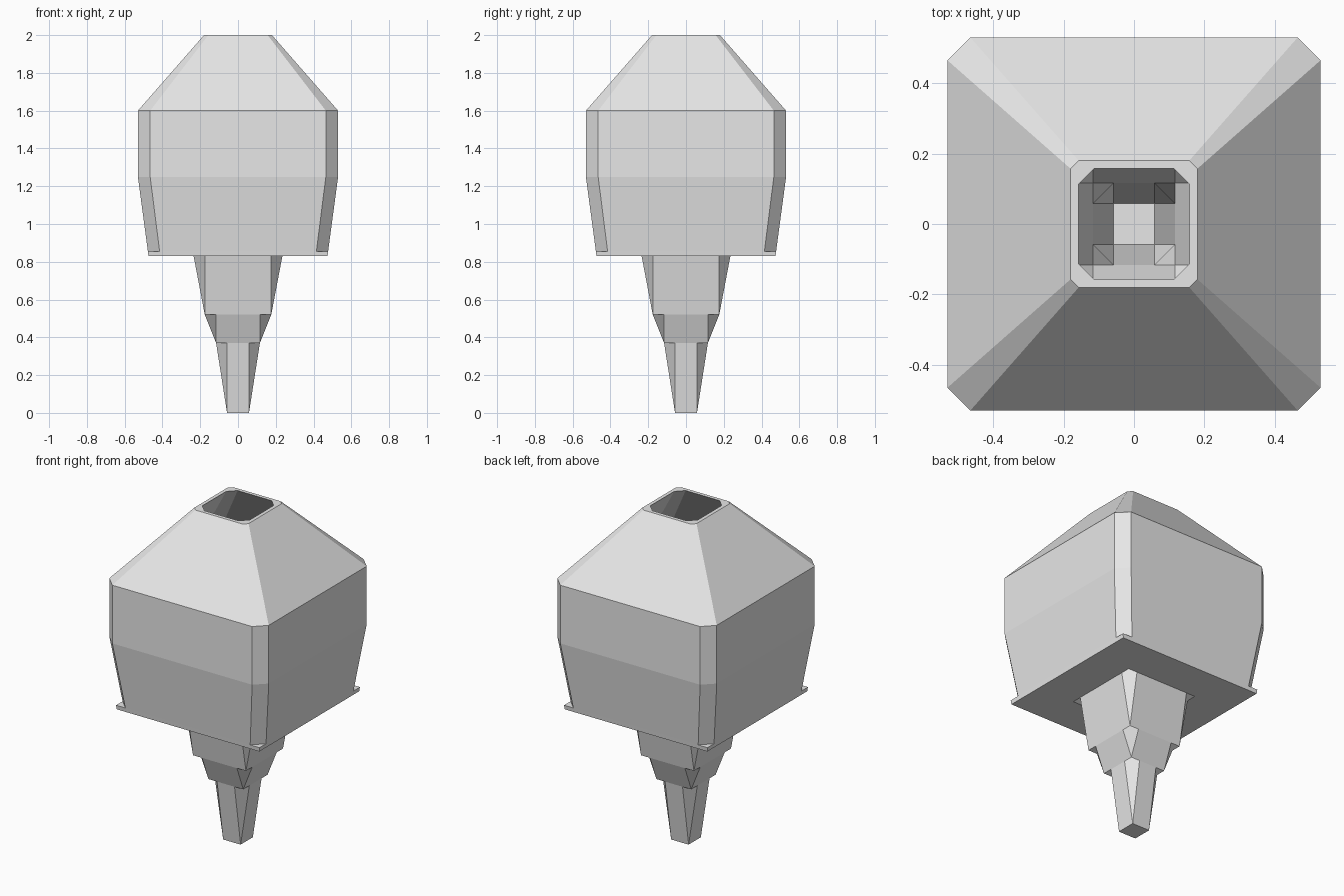
import bpy, bmesh
from mathutils import Matrix

cube = bpy.data.objects.get("Cube")
if cube:
    bpy.data.objects.remove(cube, do_unlink=True)

# One plain grey material
GREY = (0.8, 0.8, 0.8, 1.0)
grey = bpy.data.materials.new("plain_grey")
grey.use_nodes = True
grey.diffuse_color = GREY
grey.node_tree.nodes["Principled BSDF"].inputs["Base Color"].default_value = GREY


def finish(name, bm):
    bmesh.ops.remove_doubles(bm, verts=bm.verts, dist=0.0001)
    mesh = bpy.data.meshes.new(name)
    bm.to_mesh(mesh)
    bm.free()
    mesh.materials.append(grey)
    obj = bpy.data.objects.new(name, mesh)
    bpy.context.collection.objects.link(obj)
    return obj


def ring(bm, z, half, flat):
    """Square loop, or one with cut corners where flat is less than half."""
    corner = [(flat, -half), (half, -flat)] if flat < half else [(half, -half)]
    points = []
    for turn in range(4):
        for x, y in corner:
            for _ in range(turn):
                x, y = -y, x
            points.append(bm.verts.new((x, y, z)))
    return points


def loft(name, profile, closed=False):
    bm = bmesh.new()
    rings = [ring(bm, *p) for p in profile]
    if closed:
        rings.append(rings[0])
    for low, high in zip(rings, rings[1:]):
        n = len(low)
        for i in range(n):
            j = (i + 1) % n
            bm.faces.new((low[i], low[j], high[j], high[i]))
    return finish(name, bm)


def tier(name, z0, h0, z1, h1, cap=False):
    """Flaring square tier with a folded corner on each edge."""
    bm = bmesh.new()
    front = [(-h0, -h0, z0), (h0, -h0, z0), (h0, -h1, z1), (-h0, -h1, z1)]
    corner = [(h0, -h1, z1), (h0, -h0, z0), (h1, -h0, z1), (h1, -h1, z1)]
    for turn in range(4):
        spin = Matrix.Rotation(turn * 1.5707963, 3, 'Z')
        for face in (front, corner):
            bm.faces.new([bm.verts.new(spin @ bm.verts.new(p).co) for p in face])
    if cap:
        bm.faces.new(ring(bm, z0, h0, h0)[::-1])
    bmesh.ops.delete(bm, geom=[v for v in bm.verts if not v.link_faces], context='VERTS')
    return finish(name, bm)


# Hollow body: outer wall, roof, rim, then the inner wall
loft("hollow_body", [
    (0.855, 0.477, 0.415), (1.25, 0.53, 0.465), (1.6, 0.53, 0.465),
    (2.0, 0.18, 0.157), (2.0, 0.158, 0.113),
    (1.59, 0.51, 0.45), (1.25, 0.51, 0.45), (0.855, 0.457, 0.4)])

# Square base plate with the stem opening
loft("base_plate", [
    (0.83, 0.235, 0.235), (0.83, 0.474, 0.474),
    (0.855, 0.477, 0.477), (0.855, 0.235, 0.235)], closed=True)

# Three-tier hollow stem
tier("stem_tip", 0.0, 0.058, 0.37, 0.116, cap=True)
tier("stem_middle", 0.37, 0.116, 0.52, 0.176)
tier("stem_top", 0.52, 0.176, 0.83, 0.235)
